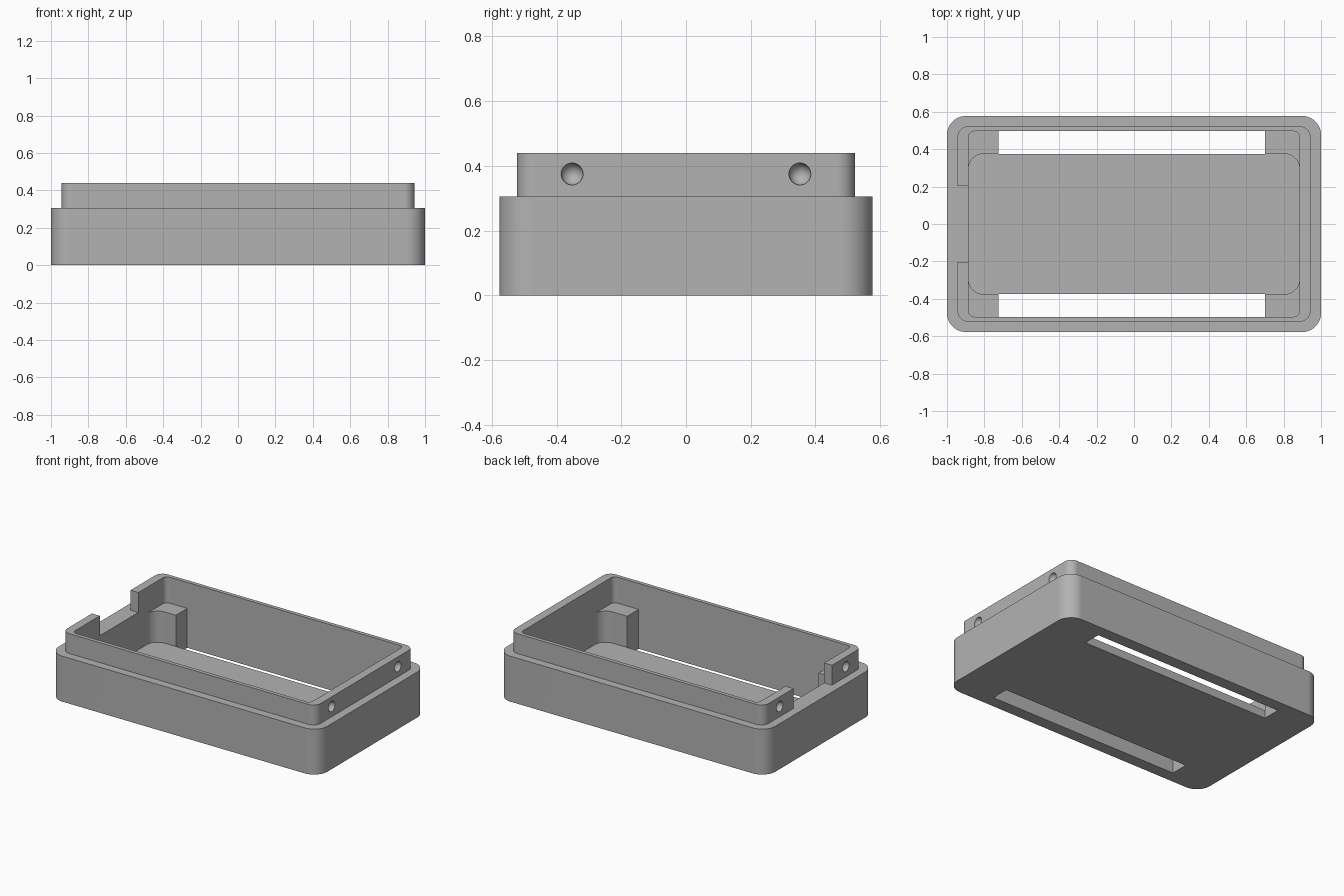
import bpy
import bmesh
from math import cos, sin, pi, radians

old = bpy.data.objects.get("Cube")
if old:
    bpy.data.objects.remove(old, do_unlink=True)

# Single matte grey for the whole case
grey = bpy.data.materials.new("matte_grey")
grey.use_nodes = True
colour = (0.45, 0.45, 0.45, 1)
grey.diffuse_color = colour
grey.node_tree.nodes["Principled BSDF"].inputs["Base Color"].default_value = colour


def make_object(name, bm):
    mesh = bpy.data.meshes.new(name)
    bm.to_mesh(mesh)
    bm.free()
    mesh.materials.append(grey)
    obj = bpy.data.objects.new(name, mesh)
    bpy.context.collection.objects.link(obj)
    return obj


def prism(name, x0, x1, y0, y1, z0, z1, radius=0, steps=12):
    """Upright block with optionally rounded vertical corners."""
    bm = bmesh.new()
    ring = []
    corners = [(x1, y1, -1, -1), (x0, y1, 1, -1), (x0, y0, 1, 1), (x1, y0, -1, 1)]
    for quarter, (x, y, sx, sy) in enumerate(corners):
        for i in range(steps + 1 if radius else 1):
            a = (quarter + i / steps) * pi / 2
            dx, dy = (cos(a), sin(a)) if radius else (0, 0)
            ring.append(bm.verts.new((x + radius * (sx + dx), y + radius * (sy + dy), z0)))
    base = bm.faces.new(ring)
    top = bmesh.ops.extrude_face_region(bm, geom=[base])["geom"]
    bmesh.ops.translate(bm, vec=(0, 0, z1 - z0),
                        verts=[v for v in top if isinstance(v, bmesh.types.BMVert)])
    bmesh.ops.recalc_face_normals(bm, faces=bm.faces)
    return make_object(name, bm)


def ball(name, x, y, z, radius):
    bm = bmesh.new()
    bmesh.ops.create_uvsphere(bm, u_segments=32, v_segments=16, radius=radius)
    bmesh.ops.translate(bm, vec=(x, y, z), verts=bm.verts)
    return make_object(name, bm)


def combine(target, tool, operation):
    mod = target.modifiers.new(tool.name, 'BOOLEAN')
    mod.object, mod.operation, mod.solver = tool, operation, 'EXACT'
    bpy.context.view_layer.objects.active = target
    bpy.ops.object.modifier_apply(modifier=mod.name)
    bpy.data.objects.remove(tool, do_unlink=True)


# Main heights and inner half sizes
LEDGE, TOP, FLOOR, POST = 0.306, 0.44, 0.055, 0.265
IN_X, IN_Y, POCKET_Y = 0.885, 0.496, 0.375

# Outer shell with the inset rim
case = prism("case_bottom", -1, 1, -0.577, 0.577, 0, LEDGE, 0.1)
combine(case, prism("rim", -0.943, 0.943, -0.522, 0.522, 0.1, TOP, 0.055), 'UNION')

# Upper cavity above the corner posts, then the narrower pocket down to the floor
combine(case, prism("cavity", -IN_X, IN_X, -IN_Y, IN_Y, POST, 0.6, 0.03), 'DIFFERENCE')
combine(case, prism("pocket", -IN_X, IN_X, -POCKET_Y, POCKET_Y, FLOOR, 0.5, 0.08), 'DIFFERENCE')

# Long slots between the posts, open through the floor
for side in (-1, 1):
    ys = sorted((side * POCKET_Y, side * IN_Y))
    combine(case, prism("slot", -0.725, 0.7, *ys, -0.1, 0.4), 'DIFFERENCE')

# Cable notch in the rim
combine(case, prism("notch", -1.1, -0.8, -0.205, 0.205, LEDGE, 0.6), 'DIFFERENCE')

# Round snap dimples on both ends of the rim
for x in (-0.943, 0.943):
    for y in (-0.352, 0.352):
        combine(case, ball("dimple", x, y, 0.375, 0.034), 'DIFFERENCE')

# Smooth rounded corners, crisp edges
bpy.ops.object.select_all(action='DESELECT')
case.select_set(True)
bpy.context.view_layer.objects.active = case
bpy.ops.object.shade_smooth_by_angle(angle=radians(30))
weighted = case.modifiers.new("clean_shading", 'WEIGHTED_NORMAL')
weighted.keep_sharp = True
